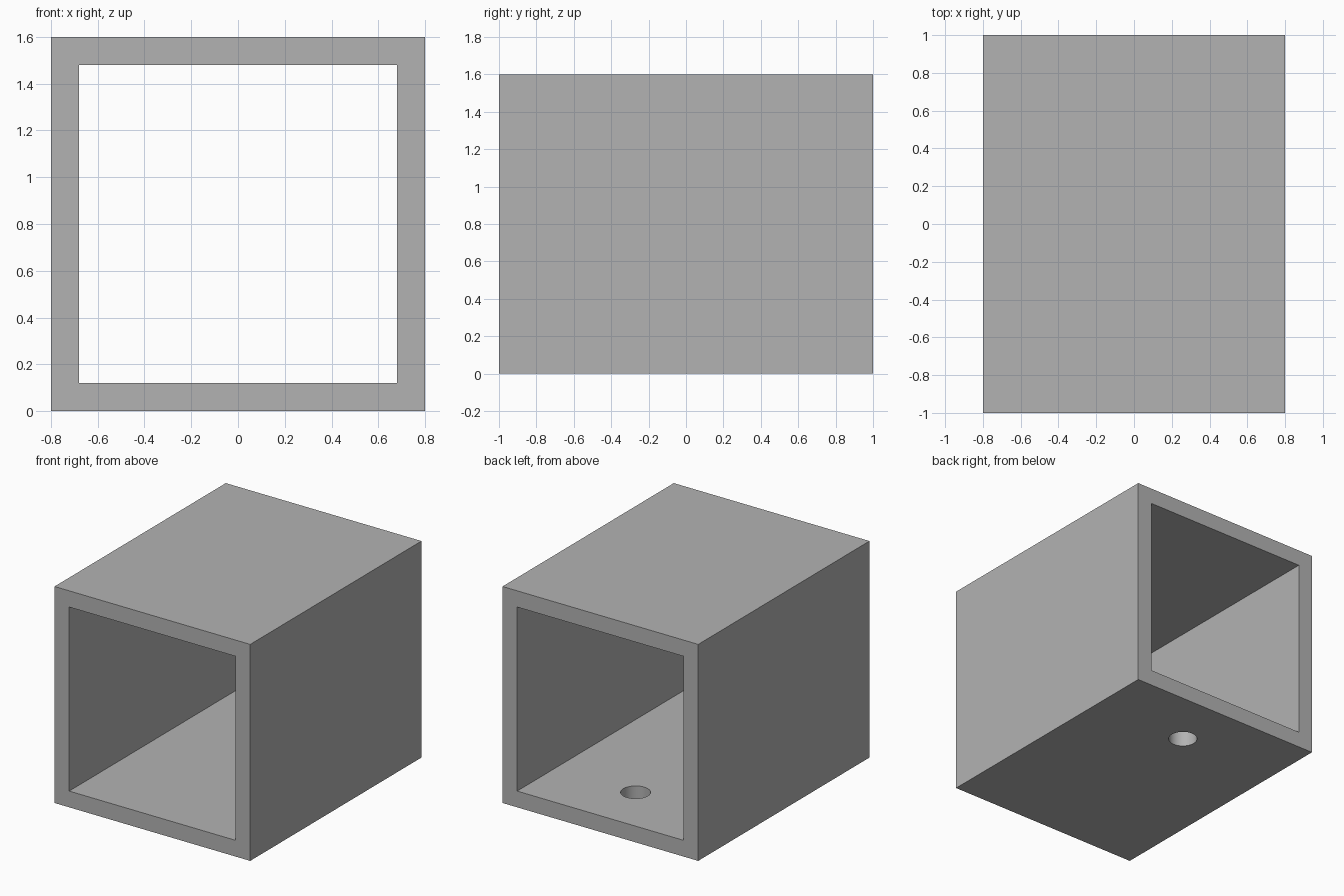
import bpy
import math

if "Cube" in bpy.data.objects:
    bpy.data.objects.remove(bpy.data.objects["Cube"], do_unlink=True)

WIDTH, LENGTH, HEIGHT, WALL = 1.6, 2.0, 1.6, 0.12
HOLE_RADIUS, HOLE_X, HOLE_Y = 0.1, 0.02, 0.56

# Plain grey material
grey = bpy.data.materials.new("plain grey")
grey.use_nodes = True
colour = (0.45, 0.45, 0.45, 1)
grey.diffuse_color = colour
grey.node_tree.nodes["Principled BSDF"].inputs["Base Color"].default_value = colour


def box(name, size):
    bpy.ops.mesh.primitive_cube_add(size=1, location=(0, 0, HEIGHT / 2))
    obj = bpy.context.object
    obj.name = name
    obj.scale = size
    bpy.ops.object.transform_apply(location=False, rotation=False, scale=True)
    obj.data.materials.append(grey)
    return obj


def cut(target, cutter):
    cutter.hide_render = True
    mod = target.modifiers.new("cut", "BOOLEAN")
    mod.operation = "DIFFERENCE"
    mod.solver = "EXACT"
    mod.object = cutter
    bpy.context.view_layer.objects.active = target
    bpy.ops.object.modifier_apply(modifier=mod.name)
    bpy.data.objects.remove(cutter, do_unlink=True)


# Square tube, open at front and back
tube = box("square_tube", (WIDTH, LENGTH, HEIGHT))
cut(tube, box("bore_cutter", (WIDTH - 2 * WALL, LENGTH + 1, HEIGHT - 2 * WALL)))

# Round hole through the floor near the back
bpy.ops.mesh.primitive_cylinder_add(vertices=48, radius=HOLE_RADIUS, depth=WALL * 4,
                                    location=(HOLE_X, HOLE_Y, WALL / 2))
hole = bpy.context.object
hole.name = "hole_cutter"
hole.data.materials.append(grey)
cut(tube, hole)

# Smooth hole wall, sharp box edges
bpy.ops.object.select_all(action="DESELECT")
tube.select_set(True)
bpy.context.view_layer.objects.active = tube
bpy.ops.object.shade_smooth_by_angle(angle=math.radians(30))
